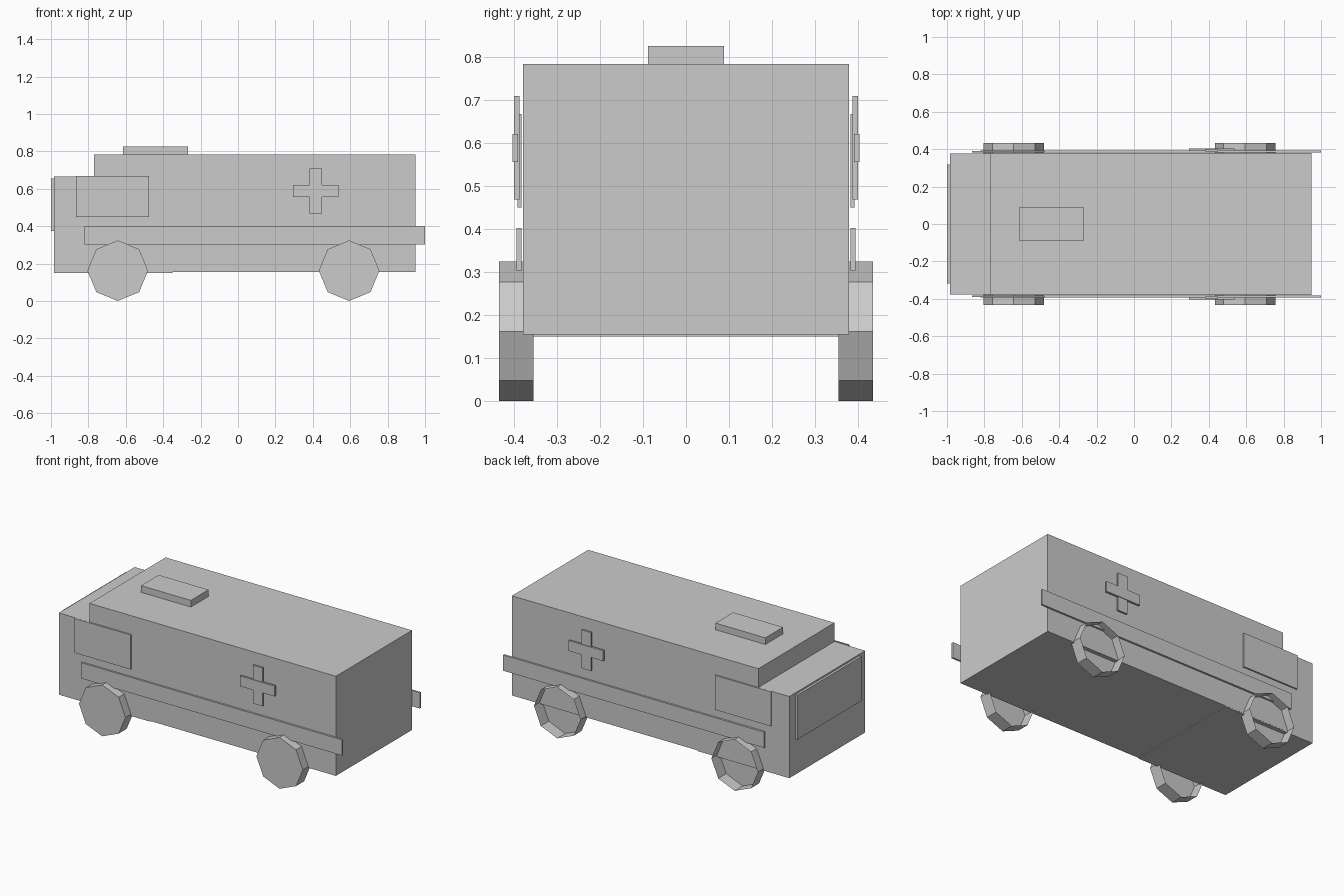
import bpy, bmesh
from math import cos, sin, pi

if "Cube" in bpy.data.objects:
    bpy.data.objects.remove(bpy.data.objects["Cube"])


def make_object(name, bm):
    mesh = bpy.data.meshes.new(name)
    bm.to_mesh(mesh)
    bm.free()
    obj = bpy.data.objects.new(name, mesh)
    bpy.context.collection.objects.link(obj)
    return obj


def box(name, x, y, z):
    """Box given by its (min, max) range on each axis."""
    bm = bmesh.new()
    bmesh.ops.create_cube(bm, size=1)
    for v in bm.verts:
        v.co = [(a + b) / 2 + c * (b - a) for c, (a, b) in zip(v.co, (x, y, z))]
    return make_object(name, bm)


def wheel(name, cx, cy, radius=0.162, width=0.08, sides=8):
    """Eight-sided drum, closed at the front (-y) and open at the back."""
    bm = bmesh.new()
    ring = [bm.verts.new((cx + radius * cos(2 * pi * i / sides), cy - width / 2,
                          radius + radius * sin(2 * pi * i / sides)))
            for i in range(sides)]
    cap = bm.faces.new(ring)
    rim = bmesh.ops.extrude_edge_only(bm, edges=list(cap.edges))
    for v in rim["geom"]:
        if isinstance(v, bmesh.types.BMVert):
            v.co.y += width
    bmesh.ops.recalc_face_normals(bm, faces=bm.faces)
    return make_object(name, bm)


# Main bodies
box("rear_body", (-0.77, 0.948), (-0.379, 0.379), (0.155, 0.783))
box("cab", (-0.985, -0.35), (-0.378, 0.378), (0.15, 0.665))

# Windscreen and roof light
box("windscreen", (-1.0, -0.983), (-0.318, 0.318), (0.375, 0.655))
box("roof_light", (-0.615, -0.267), (-0.088, 0.088), (0.78, 0.825))

# Side details and wheels on both sides
for side, s in (("front", -1), ("back", 1)):
    def panel(name, x, z, near, far):
        box(f"{side}_{name}", x, sorted((s * near, s * far)), z)

    panel("side_window", (-0.865, -0.475), (0.45, 0.667), 0.382, 0.391)
    panel("stripe", (-0.82, 1.0), (0.303, 0.402), 0.382, 0.394)
    panel("cross_upright", (0.383, 0.45), (0.468, 0.709), 0.387, 0.399)
    panel("cross_bar", (0.295, 0.537), (0.555, 0.62), 0.390, 0.403)
    for end, x in (("cab", -0.643), ("rear", 0.594)):
        wheel(f"{side}_{end}_wheel", x, s * 0.394)
